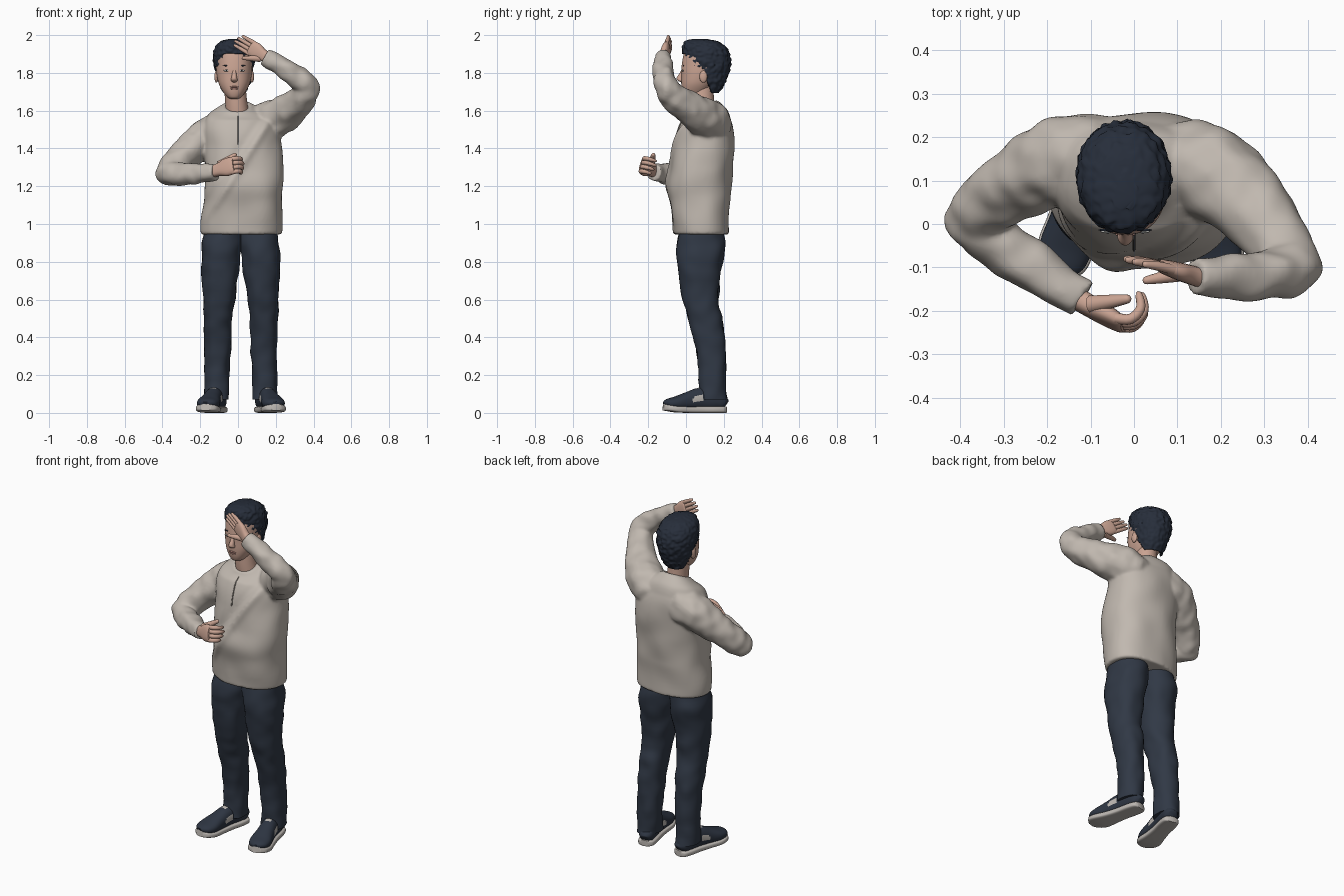
import bpy, bmesh, math
from mathutils import Vector, noise
from mathutils.bvhtree import BVHTree

if "Cube" in bpy.data.objects:
    bpy.data.objects.remove(bpy.data.objects["Cube"])


def material(name, r, g, b):
    m = bpy.data.materials.new(name)
    m.use_nodes = True
    m.diffuse_color = (r, g, b, 1)
    bsdf = m.node_tree.nodes["Principled BSDF"]
    bsdf.inputs["Base Color"].default_value = (r, g, b, 1)
    bsdf.inputs["Roughness"].default_value = 0.8
    return m


SHIRT = material("oatmeal knit", 0.53, 0.48, 0.43)
SEAM = material("shirt seam", 0.28, 0.25, 0.22)
TROUSERS = material("navy denim", 0.03, 0.04, 0.06)
SKIN = material("skin", 0.59, 0.37, 0.29)
LIPS = material("lips", 0.48, 0.25, 0.21)
HAIR = material("blue black hair", 0.02, 0.027, 0.043)
SHOE = material("navy canvas", 0.027, 0.036, 0.055)
SOLE = material("pale rubber", 0.5, 0.47, 0.44)
EYE = material("eye white", 0.5, 0.5, 0.47)


def add_object(name, bm, *mats):
    mesh = bpy.data.meshes.new(name)
    bm.normal_update()
    bm.to_mesh(mesh)
    bm.free()
    for m in mats:
        mesh.materials.append(m)
    obj = bpy.data.objects.new(name, mesh)
    bpy.context.collection.objects.link(obj)
    return obj


def smooth_rows(rows, steps):
    """Catmull-Rom interpolation through rows of numbers."""
    out = []
    for i in range(len(rows) - 1):
        quad = [rows[max(i - 1, 0)], rows[i], rows[i + 1], rows[min(i + 2, len(rows) - 1)]]
        for k in range(steps):
            t = k / steps
            out.append([0.5 * (2 * q + (r - p) * t + (2 * p - 5 * q + 4 * r - s) * t * t
                               + (3 * q - p - 3 * r + s) * t ** 3) for p, q, r, s in zip(*quad)])
    return out + [list(rows[-1])]


def loft(rows, side=None, power=2.0, sides=32, steps=6, rough=(0, 1), shape=None, bm=None):
    """Rows of x, y, z, half width, half depth; level rings unless side is given."""
    rows = smooth_rows(rows, steps)
    pts = [Vector(r[:3]) for r in rows]
    bm, rings, u = bm or bmesh.new(), [], side
    for i, r in enumerate(rows):
        if side is None:
            u, v = Vector((1, 0, 0)), Vector((0, 1, 0))
        else:
            t = (pts[min(i + 1, len(pts) - 1)] - pts[max(i - 1, 0)]).normalized()
            u = (u - t * u.dot(t)).normalized()
            v = t.cross(u)
        ring = []
        for k in range(sides):
            a = 2 * math.pi * k / sides
            c, s = math.cos(a), math.sin(a)
            e = 2 / power
            off = (u * math.copysign(abs(c) ** e, c) * max(r[3], 0.001)
                   + v * math.copysign(abs(s) ** e, s) * max(r[4], 0.001))
            p = pts[i] + off
            p += off.normalized() * rough[0] * noise.noise(p * rough[1])
            ring.append(bm.verts.new(shape(p) if shape else p))
        rings.append(ring)
    for lo, hi in zip(rings, rings[1:]):
        for k in range(sides):
            n = (k + 1) % sides
            bm.faces.new((lo[k], lo[n], hi[n], hi[k]))
    bm.faces.new(rings[0][::-1])
    bm.faces.new(rings[-1])
    return bm


def blob(name, loc, size, mat):
    bm = bmesh.new()
    bmesh.ops.create_uvsphere(bm, u_segments=20, v_segments=12, radius=1)
    for v in bm.verts:
        v.co = Vector(loc) + Vector(a * b for a, b in zip(v.co, size))
    return add_object(name, bm, mat)


# Pullover body with a diagonal drape fold and a tilted neckline
def drape(p):
    p = p.copy()
    if p.y < 0.08:
        d = (p.x - 0.2) * 0.84 - (p.z - 1.6) * 0.54
        fade = max(0, min(1, (p.z - 1) / 0.1))
        p.y -= fade * (0.014 * math.exp(-(d / 0.022) ** 2) - 0.008 * math.exp(-((d + 0.045) / 0.025) ** 2))
    p.z += max(0, min(1, (p.z - 1.55) / 0.07)) * (p.y - 0.1) * 0.45
    return p


pullover = loft([(.018, .08, .945, .206, .143), (.018, .08, .96, .214, .15), (.025, .075, 1.1, .21, .16),
                 (.028, .07, 1.2, .207, .168), (.03, .082, 1.3, .205, .166), (.028, .095, 1.4, .207, .16),
                 (.018, .104, 1.5, .2, .15), (.005, .11, 1.57, .165, .122), (0, .102, 1.605, .115, .092),
                 (0, .093, 1.63, .072, .07), (0, .093, 1.622, .06, .06)],
                power=2.3, sides=64, rough=(.012, 7), shape=drape)
tree = BVHTree.FromBMesh(pullover)


def surface(bvh, x, z):
    return bvh.ray_cast(Vector((x, -1, z)), Vector((0, 1, 0)))[0]


placket = [(*surface(tree, 0, 1.42 + 0.03 * i), .003, .004) for i in range(6)]
add_object("placket_seam", loft(placket, Vector((1, 0, 0)), sides=8, steps=2), SEAM)

# Sleeves: left raised to the brow, right bent across the waist, fused to the body
raised = [(.08, .13, 1.51, .1), (.17, .125, 1.545, .105), (.27, .04, 1.6, .092), (.35, -.07, 1.68, .072),
          (.362, -.105, 1.735, .062), (.27, -.12, 1.81, .058), (.14, -.122, 1.885, .042)]
bent = [(-.07, .145, 1.5, .105), (-.16, .145, 1.46, .105), (-.26, .1, 1.385, .085), (-.355, .03, 1.288, .071),
        (-.36, -.005, 1.265, .064), (-.27, -.075, 1.263, .06), (-.12, -.175, 1.275, .045)]
for path in (raised, bent):
    a, b, c = (Vector(path[i][:3]) for i in (0, 3, 6))
    loft([(*p, p[3]) for p in path], (b - a).cross(c - b), steps=9, rough=(.011, 17), bm=pullover)
bmesh.ops.recalc_face_normals(pullover, faces=pullover.faces)
knit = add_object("pullover", pullover, SHIRT)
fuse = knit.modifiers.new("fuse", "REMESH")
fuse.mode = "VOXEL"
fuse.voxel_size = 0.008
fuse.use_smooth_shade = True
soften = knit.modifiers.new("soften", "SMOOTH")
soften.factor = 0.5
soften.iterations = 5


# Hands
def hand(side_name, wrist, direction, lateral, palm_sign, curl, k):
    d = Vector(direction).normalized()
    l = Vector(lateral)
    l = (l - d * l.dot(d)).normalized()
    n = l.cross(d) * palm_sign
    w = Vector(wrist)
    palm = [(*(w + d * t * k), a * k, b * k) for t, a, b in
            ((-.03, .026, .022), (.02, .03, .021), (.06, .041, .019), (.09, .039, .015), (.1, .03, .01))]
    add_object(side_name + "_palm", loft(palm, l, power=2.5, sides=20), SKIN)
    for i, (name, size) in enumerate((("index", .93), ("middle", 1), ("ring", .93), ("little", .78))):
        p = w + (d * .085 + l * (.03 - .02 * i)) * k
        angle, rows = curl * .5, []
        for r in (.011, .0105, .0095, .007):
            rows.append((*p, r * k, r * k))
            p = p + (d * math.cos(angle) + n * math.sin(angle)) * .031 * size * k
            angle += curl
        rows.append((*(Vector(rows[-1][:3]) * .8 + p * .2), .002, .002))
        add_object(f"{side_name}_{name}_finger", loft(rows, l, sides=12, steps=4), SKIN)
    base, way = w + (d * .025 + l * .022) * k, (d * .75 + l * .4 + n * .45).normalized() * k
    thumb = [(*(base + way * t), r * k, r * k) for t, r in
             ((0, .018), (.035, .015), (.07, .011), (.088, .008), (.093, .002))]
    add_object(side_name + "_thumb", loft(thumb, l, sides=12, steps=4), SKIN)


hand("left", (.15, -.123, 1.883), (-.83, .25, .5), (-.3, .1, -.8), -1, .06, 1.06)
hand("right", (-.12, -.178, 1.282), (.8, -.46, .25), (-.1, .25, 1), 1, .9, 1.17)

# Neck, head and ears
add_object("neck", loft([(0, .098, 1.56, .066, .066), (-.008, .088, 1.63, .059, .062),
                         (-.018, .085, 1.74, .057, .06)]), SKIN)
head = loft([(-.02, .028, 1.663, .02, .025), (-.02, .034, 1.672, .037, .045), (-.02, .047, 1.7, .06, .068),
             (-.02, .062, 1.74, .081, .087), (-.02, .08, 1.785, .092, .105), (-.02, .093, 1.83, .096, .117),
             (-.02, .1, 1.9, .094, .112), (-.02, .09, 1.945, .065, .08), (-.02, .085, 1.96, .03, .04)],
            power=2.2, sides=48)
face = BVHTree.FromBMesh(head)
add_object("head", head, SKIN)
add_object("nose", loft([(-.02, -.012, 1.825, .009, .008), (-.02, -.021, 1.8, .011, .012),
                         (-.02, -.03, 1.775, .015, .019), (-.02, -.028, 1.76, .018, .017),
                         (-.02, -.018, 1.75, .009, .008)], sides=20), SKIN)
for name, s in (("left", 1), ("right", -1)):
    blob(name + "_ear", (-.02 + s * .094, .092, 1.78), (.011, .021, .032), SKIN)
    eye = surface(face, -.02 + s * .04, 1.812)
    blob(name + "_eye", eye, (.017, .004, .005), EYE)
    blob(name + "_iris", eye - Vector((0, .002, 0)), (.004, .003, .004), HAIR)
    blob(name + "_brow", surface(face, -.02 + s * .042, 1.838), (.02, .003, .003), HAIR)
for name, z, w in (("upper_lip", 1.725, .023), ("lower_lip", 1.716, .019)):
    blob(name, surface(face, -.02, z), (w, .005, .005), LIPS)

# Cropped curly hair, trimmed along the hairline
hair = loft([(-.02, .115, 1.685, .055, .055), (-.02, .118, 1.75, .084, .09), (-.022, .116, 1.82, .101, .117),
             (-.024, .11, 1.88, .108, .126), (-.024, .099, 1.93, .1, .118), (-.022, .083, 1.965, .073, .09),
             (-.02, .068, 1.98, .025, .035)], power=2.05, sides=96, steps=10, rough=(.009, 55))


def hairline(y):
    if y < .03:
        return 1.9 - max(0, y + .005) * 1.6
    return 1.83 if y < .085 else max(1.695, 1.83 - (y - .085) * 2.6)


trim = [f for f in hair.faces if f.calc_center_median().z < hairline(f.calc_center_median().y)]
bmesh.ops.delete(hair, geom=trim, context="FACES")
shell = add_object("hair", hair, HAIR).modifiers.new("thickness", "SOLIDIFY")
shell.thickness = 0.012

# Trousers and shoes, mirrored about the body's centre line
MID = 0.015
leg = [(.128, .14, .07, .064, .076), (.126, .14, .2, .066, .071), (.121, .125, .38, .07, .082),
       (.12, .1, .5, .075, .09), (.115, .077, .6, .083, .095), (.11, .07, .75, .098, .113),
       (.1, .078, .88, .104, .128), (.092, .08, .97, .095, .112)]
# Along the foot: distance from heel, half width, top height
foot = [(0, .022, .07), (.015, .04, .09), (.06, .046, .125), (.13, .045, .135), (.2, .051, .112),
        (.265, .06, .086), (.31, .05, .066), (.33, .024, .048)]
for name, s in (("left", 1), ("right", -1)):
    add_object(name + "_trouser_leg", loft([(MID + s * d, y, z, a, b) for d, y, z, a, b in leg],
                                           power=2.2, rough=(.009, 14)), TROUSERS)
    heel = Vector((MID + s * .112, .208, 0))
    way = Vector((s * .23, -1, 0)).normalized()
    across = Vector((-way.y, way.x, 0)) * s

    def section(t, w, low, top):
        rise = max(0, t - .25) * .15
        return (*(heel + way * t + Vector((0, 0, (low + top) / 2 + rise))), w, (top - low) / 2)

    upper = loft([section(t, w, .015, h) for t, w, h in foot], across, power=2.3, sides=40)
    for f in upper.faces:
        c = f.calc_center_median() - heel
        t, o = c.dot(way), c.dot(across)
        tongue = .135 < t < .165 and abs(o) < .018 and c.z > .09
        patch = .125 < t < .185 and abs(o) > .03 and .06 < c.z < .092
        f.material_index = int(tongue or patch)
    add_object(name + "_shoe", upper, SHOE, SOLE)
    add_object(name + "_sole", loft([section(t * 1.02 - .003, w + .005, 0, .034) for t, w, h in foot],
                                    across, power=4), SOLE)

# Smooth shading with crisp edges
for obj in bpy.context.collection.objects:
    obj.select_set(obj.type == "MESH")
    if obj.type == "MESH":
        bpy.context.view_layer.objects.active = obj
bpy.ops.object.shade_smooth_by_angle(angle=math.radians(50))
